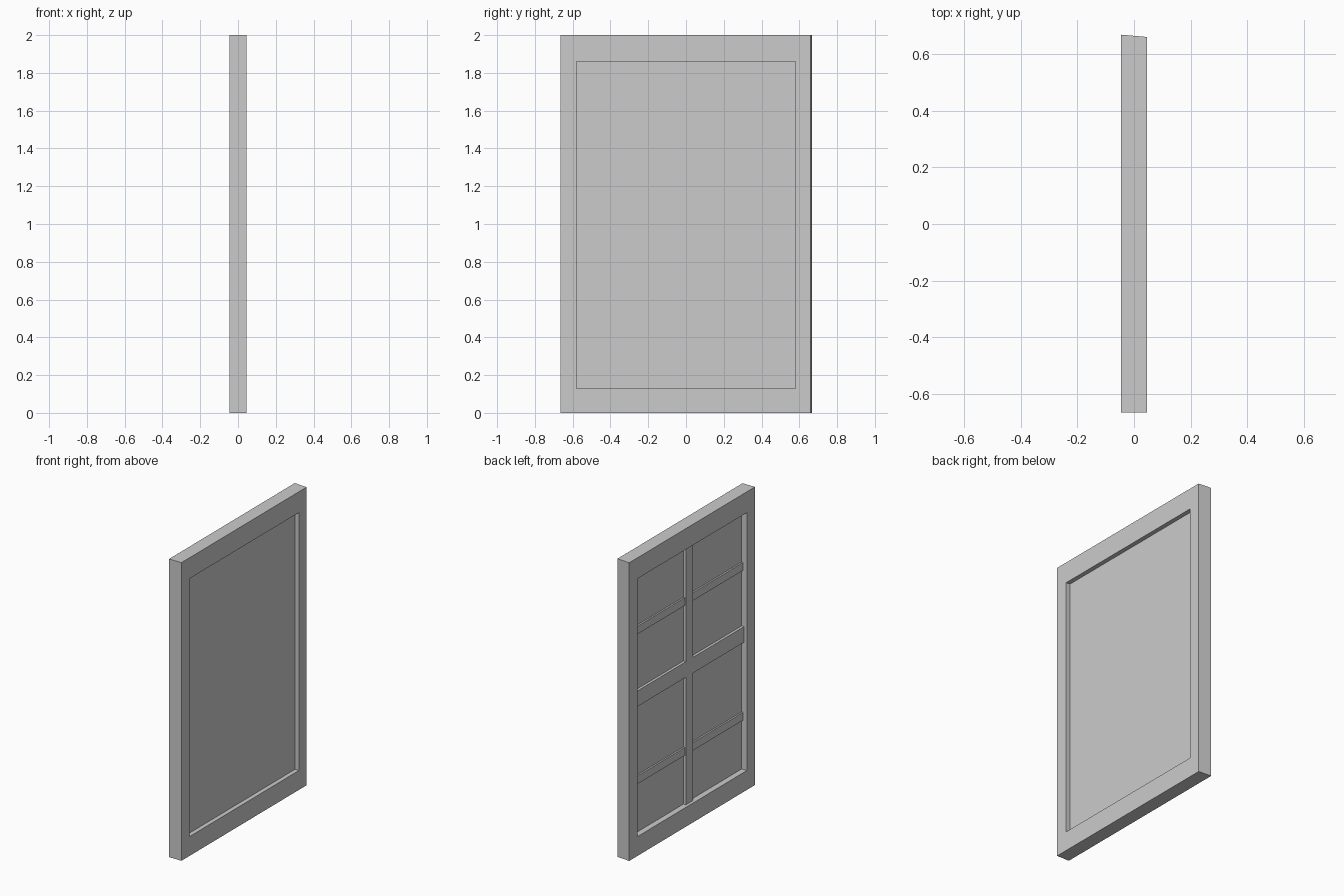
import bpy, bmesh

if "Cube" in bpy.data.objects:
    bpy.data.objects.remove(bpy.data.objects["Cube"])

T = 0.046            # half thickness of the frame
OY = 0.58            # half width of the opening
Z0, Z1 = 0.13, 1.86  # bottom and top of the opening
BACK, FRONT = -0.007, 0.017  # faces of the recessed panel


def finish(name, bm):
    bmesh.ops.recalc_face_normals(bm, faces=bm.faces)
    me = bpy.data.meshes.new(name)
    bm.to_mesh(me)
    bm.free()
    ob = bpy.data.objects.new(name, me)
    bpy.context.collection.objects.link(ob)
    return ob


def box(name, x0, x1, y0, y1, z0, z1):
    bm = bmesh.new()
    bmesh.ops.create_cube(bm, size=1)
    for v in bm.verts:
        v.co.x = x1 if v.co.x > 0 else x0
        v.co.y = y1 if v.co.y > 0 else y0
        v.co.z = z1 if v.co.z > 0 else z0
    return finish(name, bm)


def rect(bm, x, y0, y1, z0, z1):
    return [bm.verts.new((x, y, z)) for y, z in
            ((y0, z0), (y1, z0), (y1, z1), (y0, z1))]


# Outer frame: four matching loops, with a slightly angled closing edge on +y
bm = bmesh.new()
loops = [rect(bm, -T, -0.665, 0.668, 0, 2),
         rect(bm, T, -0.665, 0.66, 0, 2),
         rect(bm, T, -OY, OY, Z0, Z1),
         rect(bm, -T, -OY, OY, Z0, Z1)]
for k in range(4):
    a, b = loops[k], loops[(k + 1) % 4]
    for i in range(4):
        j = (i + 1) % 4
        bm.faces.new((a[i], a[j], b[j], b[i]))
finish("outer_frame", bm)

# Recessed panel
box("panel", BACK, FRONT, -OY, OY, Z0, Z1)

# Back bracing: flush centre rail and upright, thinner rails between
MID0, MID1 = 0.985, 1.09
box("middle_rail", -0.025, BACK, -OY, OY, MID0, MID1)
for name, z0, z1 in (("lower_upright", Z0, MID0), ("upper_upright", MID1, Z1)):
    box(name, -0.025, BACK, -0.037, 0.037, z0, z1)
for name, z in (("lower_rail", 0.46), ("upper_rail", 1.465)):
    for side, y0, y1 in (("left", 0.037, OY), ("right", -OY, -0.037)):
        box(f"{name}_{side}", -0.018, BACK, y0, y1, z, z + 0.053)
